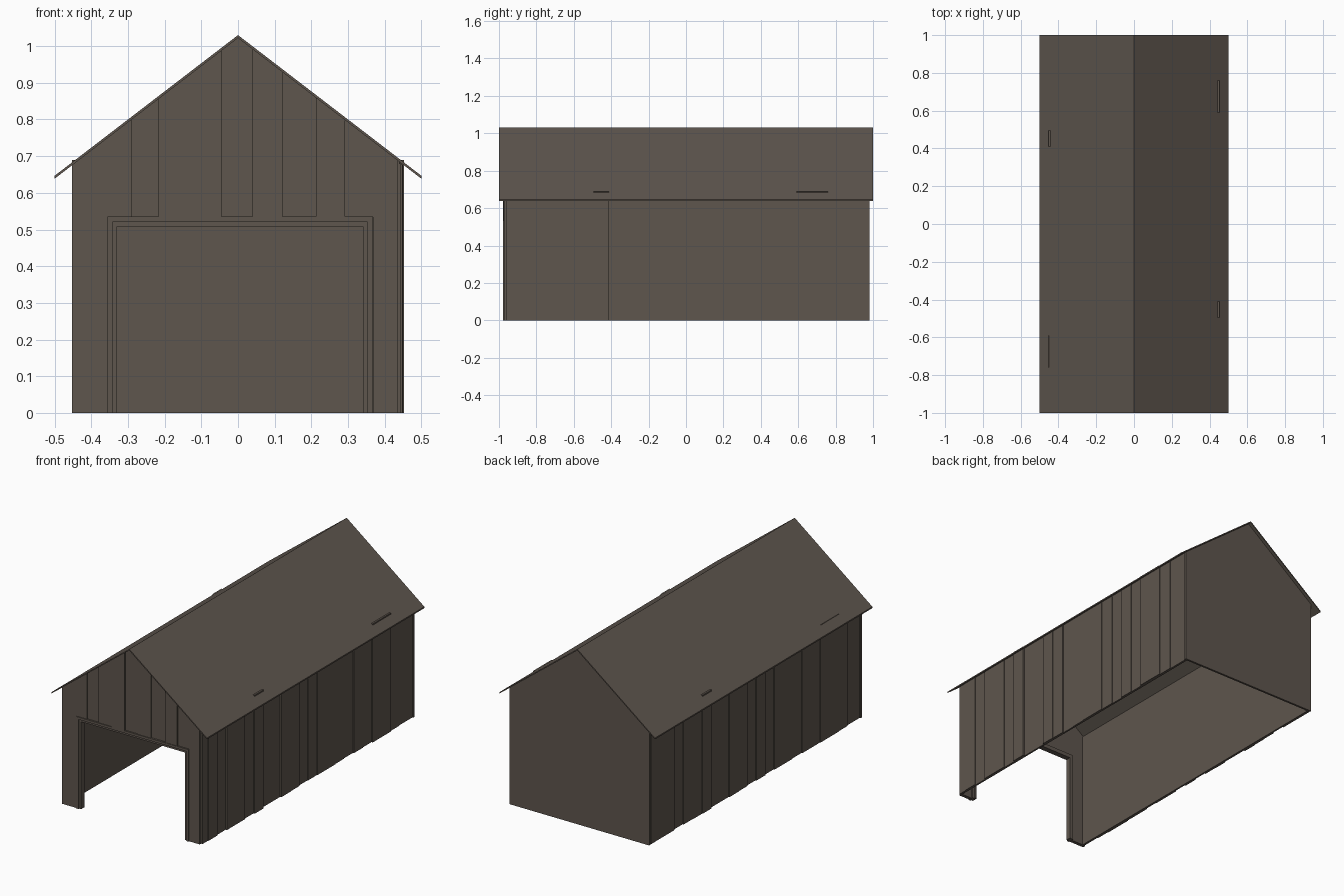
import bpy, bmesh
import random

if "Cube" in bpy.data.objects:
    bpy.data.objects.remove(bpy.data.objects["Cube"])

random.seed(4)
wood = bpy.data.materials.new("weathered brown wood")
wood.diffuse_color = (0.112, 0.092, 0.075, 1)
wood.use_nodes = True
wood.node_tree.nodes["Principled BSDF"].inputs["Base Color"].default_value = wood.diffuse_color

RIDGE, SLOPE, THICK = 1.03, 0.767, 0.008


def under_roof(x):
    return RIDGE - THICK * 0.9 - SLOPE * abs(x)


def prism(name, outline, y0, y1):
    """Extrude an (x, z) outline along y."""
    bm = bmesh.new()
    face = bm.faces.new([bm.verts.new((x, y0, z)) for x, z in outline])
    ext = bmesh.ops.extrude_face_region(bm, geom=[face])
    moved = [v for v in ext["geom"] if isinstance(v, bmesh.types.BMVert)]
    bmesh.ops.translate(bm, verts=moved, vec=(0, y1 - y0, 0))
    bmesh.ops.recalc_face_normals(bm, faces=bm.faces)
    mesh = bpy.data.meshes.new(name)
    bm.to_mesh(mesh)
    bm.free()
    mesh.materials.append(wood)
    obj = bpy.data.objects.new(name, mesh)
    bpy.context.collection.objects.link(obj)
    return obj


def box(name, x0, x1, y0, y1, z0, z1):
    return prism(name, [(x0, z0), (x1, z0), (x1, z1), (x0, z1)], y0, y1)


# Roof: one thin folded sheet
eave = RIDGE - SLOPE * 0.5
prism("roof", [(-0.5, eave), (0, RIDGE), (0.5, eave), (0.5, eave - THICK),
               (0, RIDGE - THICK), (-0.5, eave - THICK)], -1, 1)

# Plain back gable wall
W = 0.44
prism("back_wall", [(-0.45, 0), (0.45, 0), (0.45, under_roof(0.45)),
                    (0, under_roof(0)), (-0.45, under_roof(0.45))], 0.968, 0.98)

# Front wall sheet with the doorway left open
DL, DR, DT = -0.342, 0.354, 0.522
prism("front_wall", [(-W, 0), (DL, 0), (DL, DT), (DR, DT), (DR, 0), (W, 0),
                     (W, under_roof(W)), (0, under_roof(0)), (-W, under_roof(W))],
      -0.962, -0.954)


# Door trim: outer casing and a recessed inner jamb
def door_frame(name, left, right, top, w, y0, y1):
    prism(name, [(left, 0), (left + w, 0), (left + w, top - w), (right - w, top - w),
                 (right - w, 0), (right, 0), (right, top), (left, top)], y0, y1)


door_frame("door_casing", -0.356, 0.367, 0.535, 0.014, -0.979, -0.945)
door_frame("door_jamb", -0.343, 0.354, 0.522, 0.0135, -0.972, -0.94)

# Front boards, cut to the roof slope and stopped above the door
edges = [-0.452, -0.375, -0.29, -0.217, -0.13, -0.045,
         0.04, 0.122, 0.213, 0.292, 0.368, 0.435]
depths = [0.974, 0.974, 0.969, 0.975, 0.979, 0.970, 0.975, 0.968, 0.976, 0.970, 0.974]
for a, b, d in zip(edges, edges[1:], depths):
    spans = [(a, b, 0.0)]
    if a < -0.356 < b:
        spans = [(a, -0.356, 0.0), (-0.356, b, 0.534)]
    elif a > -0.356 and b < 0.3679:
        spans = [(a, b, 0.534)]
    elif b < 0.3685 and a > 0:
        spans = [(a, b, 0.534)]
    for x0, x1, z0 in spans:
        top = [(x1, under_roof(x1))]
        if x0 < 0 < x1:
            top.append((0, under_roof(0)))
        top.append((x0, under_roof(x0)))
        prism("front_board", [(x0, z0), (x1, z0)] + top, -d, -0.96)

# Side walls: inner sheet plus uneven boards, far side turned half round
PITCH = 0.0835
proud = {6: 0.453, 19: 0.453, 20: 0.453}
for side, label in ((1, "right"), (-1, "left")):
    x_in, x_out = sorted((side * 0.432, side * 0.439))
    box(label + "_wall", x_in, x_out, -0.96, 0.975, 0, under_roof(W))
    for k in range(24):
        y0 = max(-0.962, -0.995 + PITCH * k)
        y1 = min(0.98, -0.995 + PITCH * (k + 1))
        out = proud.get(k, random.choice((0.442, 0.445, 0.448, 0.45)))
        top = under_roof(out) - 0.001
        if k in proud:
            top = 0.69 if side > 0 or k == 6 else 0.684
        y0, y1 = sorted((y0 * side, y1 * side))
        if side < 0:
            y0 = max(y0, -0.962)
        x0, x1 = sorted((side * 0.438, side * out))
        box(label + "_board", x0, x1, y0, y1, 0, top)
